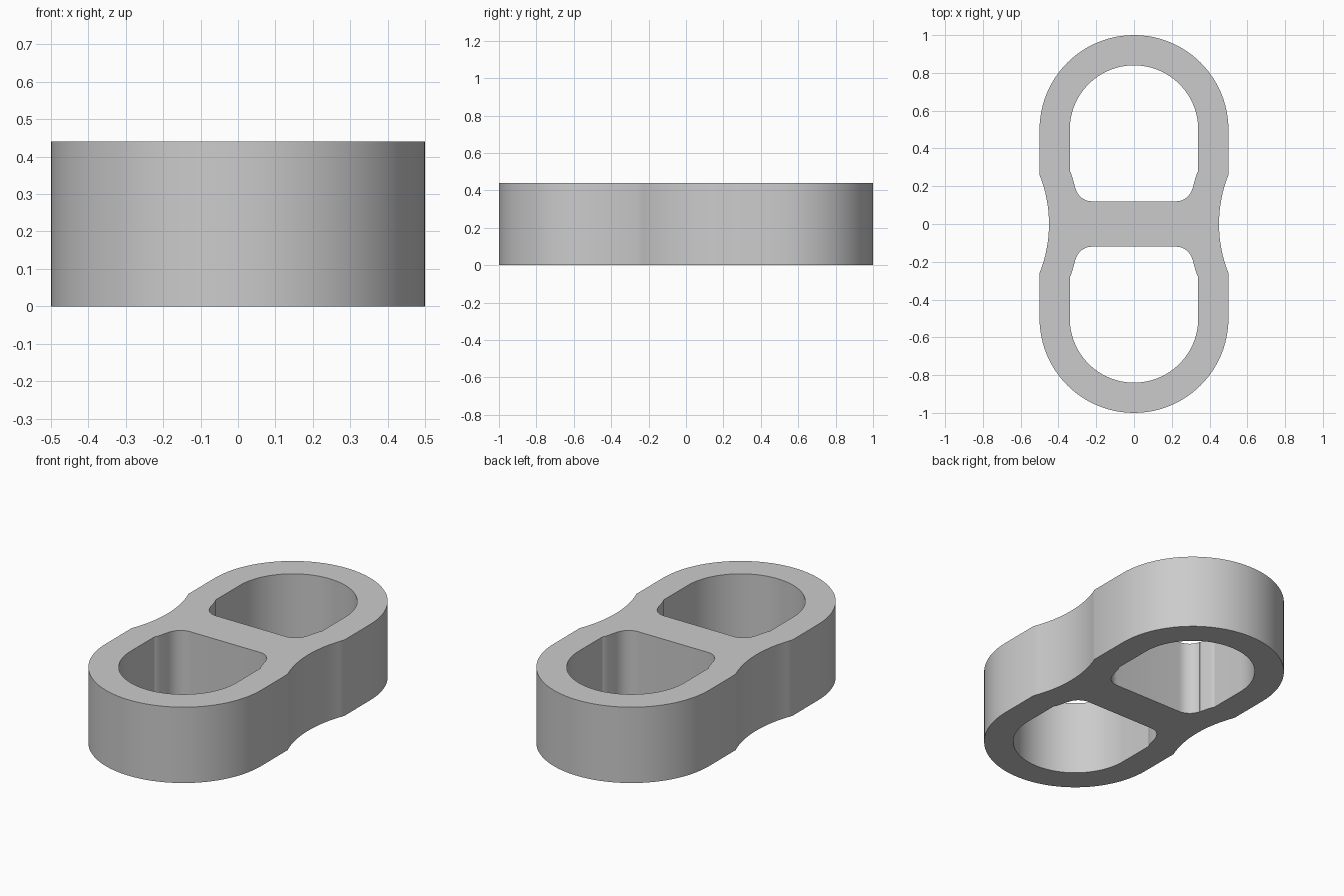
import bpy, bmesh
from math import sin, cos, asin, radians

if "Cube" in bpy.data.objects:
    bpy.data.objects.remove(bpy.data.objects["Cube"])

HEIGHT = 0.44
END_Y = 0.5                       # centre of each rounded end
WAIST_X, WAIST_R = 1.15, 0.70     # circle that cuts the concave waist
WALL = 0.16


def arc(cx, cy, r, a0, a1, n):
    """Points along a circular arc, angles in degrees."""
    angles = [radians(a0 + (a1 - a0) * i / n) for i in range(n + 1)]
    return [(cx + r * cos(a), cy + r * sin(a)) for a in angles]


def waist(r, y0, y1, n):
    """Points on the concave side, from y0 to y1."""
    a0, a1 = asin(y0 / r), asin(y1 / r)
    angles = [a0 + (a1 - a0) * i / n for i in range(n + 1)]
    return [(WAIST_X - r * cos(a), r * sin(a)) for a in angles]


def mirrored(points, axis):
    """Points followed by their reversed mirror image, without doubles."""
    flip = [(-x, y) if axis == 'x' else (x, -y) for x, y in reversed(points)]
    result = []
    for p in points + flip:
        if not result or (abs(p[0] - result[-1][0]) + abs(p[1] - result[-1][1])) > 1e-5:
            result.append(p)
    if abs(result[0][0] - result[-1][0]) + abs(result[0][1] - result[-1][1]) < 1e-5:
        result.pop()
    return result


# Outer outline: rounded end, straight flank, concave waist, all mirrored
quarter = arc(0, END_Y, 0.5, 90, 0, 24) + waist(WAIST_R, 0.26, 0.0, 8)
outer = mirrored(mirrored(quarter, 'y'), 'x')

# Opening: rounded end, straight flank, waist offset, filleted corner
half = (arc(0, END_Y, 0.5 - WALL, 90, 0, 24) + [(0.34, 0.28)]
        + waist(WAIST_R + WALL, 0.27, 0.19, 4)
        + arc(0.222, 0.21, 0.09, -13, -90, 10))
opening = mirrored(half, 'x')
openings = [opening, [(x, -y) for x, y in opening]]

# Filled and extruded profile
curve = bpy.data.curves.new("link_profile", 'CURVE')
curve.dimensions = '2D'
curve.fill_mode = 'BOTH'
curve.extrude = HEIGHT / 2
for outline in [outer] + openings:
    spline = curve.splines.new('POLY')
    spline.points.add(len(outline) - 1)
    for point, (x, y) in zip(spline.points, outline):
        point.co = (x, y, 0, 1)
    spline.use_cyclic_u = True
profile = bpy.data.objects.new("link_profile", curve)
bpy.context.collection.objects.link(profile)
bpy.context.view_layer.update()
mesh = bpy.data.meshes.new_from_object(
    profile.evaluated_get(bpy.context.evaluated_depsgraph_get()))
bpy.data.objects.remove(profile)

# Weld caps to walls and stand the part on the ground
bm = bmesh.new()
bm.from_mesh(mesh)
bmesh.ops.remove_doubles(bm, verts=bm.verts, dist=1e-4)
bmesh.ops.translate(bm, verts=bm.verts, vec=(0, 0, HEIGHT / 2))
bmesh.ops.recalc_face_normals(bm, faces=bm.faces)
bm.to_mesh(mesh)
bm.free()

grey = bpy.data.materials.new("light grey")
grey.diffuse_color = (0.6, 0.6, 0.6, 1)
grey.use_nodes = True
grey.node_tree.nodes["Principled BSDF"].inputs["Base Color"].default_value = grey.diffuse_color
mesh.materials.clear()
mesh.materials.append(grey)

link = bpy.data.objects.new("double_loop_link", mesh)
bpy.context.collection.objects.link(link)
bpy.context.view_layer.objects.active = link
link.select_set(True)
bpy.ops.object.shade_smooth_by_angle(angle=radians(30))
